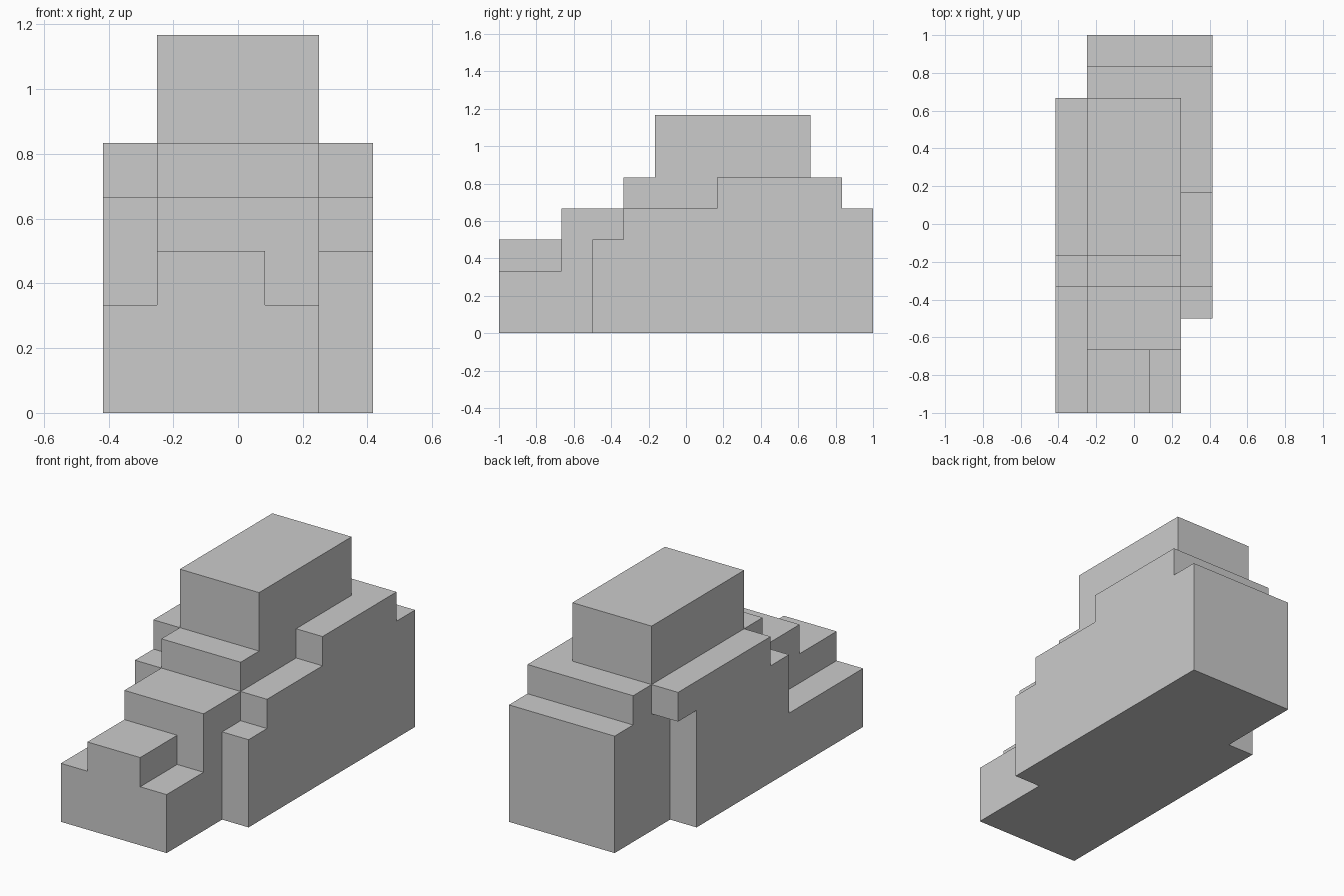
import bpy, bmesh
from math import radians

if "Cube" in bpy.data.objects:
    bpy.data.objects.remove(bpy.data.objects["Cube"])

U = 1 / 12  # grid unit of the stepped model


def slab(name, x0, x1, profile):
    """Extrude a (y, z) profile, in grid units, from x0 to x1."""
    bm = bmesh.new()
    face = bm.faces.new([bm.verts.new((x0 * U, y * U, z * U)) for y, z in profile])
    ext = bmesh.ops.extrude_face_region(bm, geom=[face])
    verts = [v for v in ext["geom"] if isinstance(v, bmesh.types.BMVert)]
    bmesh.ops.translate(bm, verts=verts, vec=((x1 - x0) * U, 0, 0))
    bmesh.ops.recalc_face_normals(bm, faces=bm.faces)
    mesh = bpy.data.meshes.new(name)
    bm.to_mesh(mesh)
    bm.free()
    obj = bpy.data.objects.new(name, mesh)
    bpy.context.collection.objects.link(obj)
    return obj


# Central stepped body
body = slab("stepped_body", -3, 3, [
    (-12, 0), (12, 0), (12, 8), (10, 8), (10, 10), (8, 10), (8, 14),
    (-2, 14), (-2, 10), (-4, 10), (-4, 8), (-8, 8), (-8, 4), (-12, 4)])

parts = [
    # Left flank, with the overhanging ledge at its rear
    slab("left_flank", -5, 0, [
        (-12, 0), (6, 0), (6, 8), (8, 8), (8, 10),
        (-2, 10), (-2, 8), (-4, 8), (-4, 4), (-12, 4)]),
    # Right flank
    slab("right_flank", 0, 5, [
        (-6, 0), (12, 0), (12, 8), (10, 8), (10, 10), (2, 10),
        (2, 8), (-4, 8), (-4, 6), (-6, 6)]),
    # Raised block on the front step
    slab("front_block", -3, 1, [(-12, 0), (-6, 0), (-6, 6), (-12, 6)]),
]

# Fuse the parts into one clean solid
for part in parts:
    part.hide_render = True
    mod = body.modifiers.new(part.name, "BOOLEAN")
    mod.operation, mod.solver, mod.object = "UNION", "EXACT", part
bpy.context.view_layer.update()
solid = bpy.data.meshes.new_from_object(
    body.evaluated_get(bpy.context.evaluated_depsgraph_get()))
body.modifiers.clear()
body.data = solid
for part in parts:
    bpy.data.objects.remove(part)

# Merge coplanar faces
bm = bmesh.new()
bm.from_mesh(solid)
bmesh.ops.remove_doubles(bm, verts=bm.verts, dist=1e-4)
bmesh.ops.dissolve_limit(bm, angle_limit=radians(1), verts=bm.verts, edges=bm.edges)
bm.to_mesh(solid)
bm.free()
